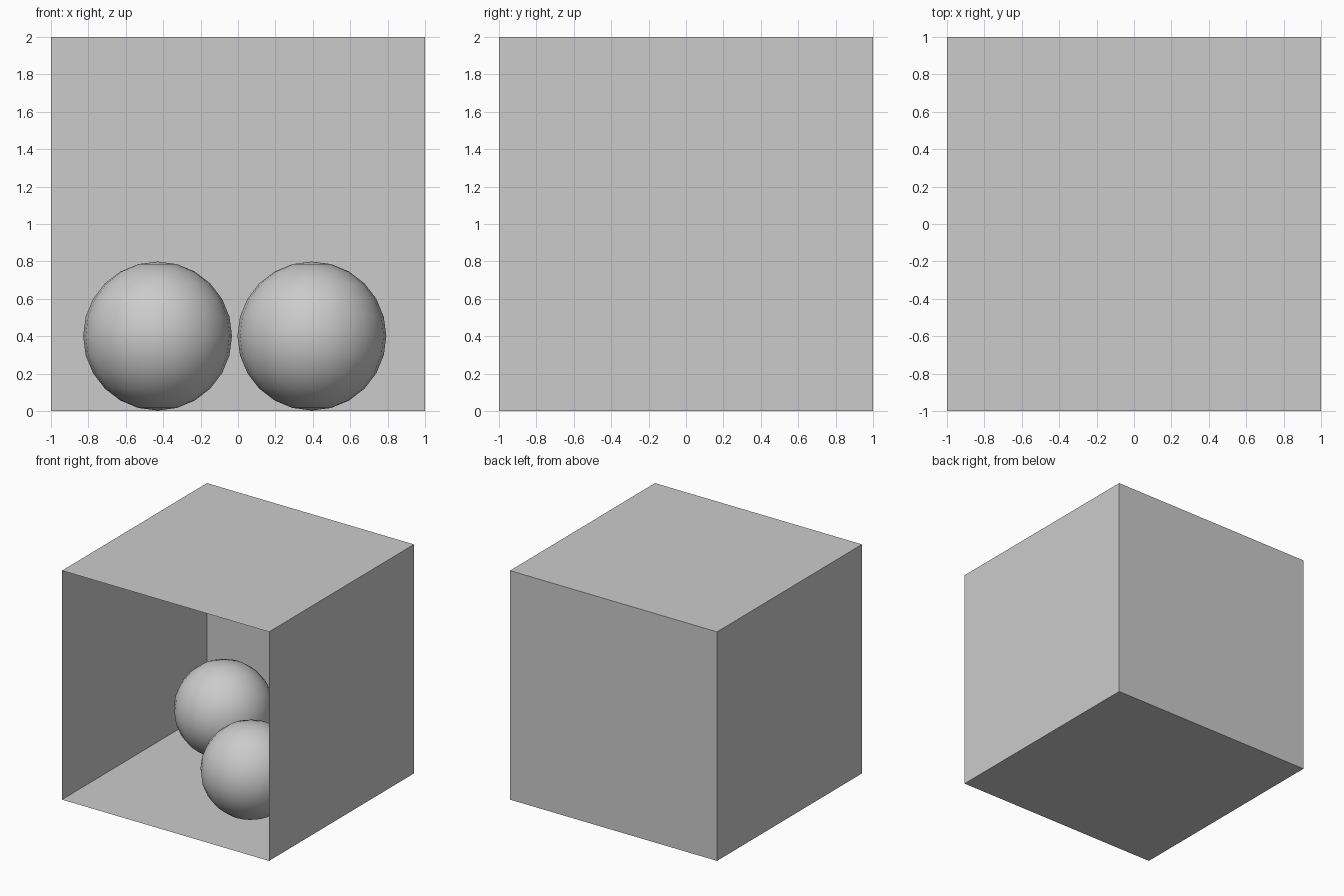
import bpy, bmesh

if "Cube" in bpy.data.objects:
    bpy.data.objects.remove(bpy.data.objects["Cube"])

# Open-fronted room: a cube shell without its front (-y) face
bpy.ops.mesh.primitive_cube_add(size=2, location=(0, 0, 1))
room = bpy.context.object
room.name = "open_room"
bm = bmesh.new()
bm.from_mesh(room.data)
front = [f for f in bm.faces if f.normal.y < -0.9]
bmesh.ops.delete(bm, geom=front, context='FACES_ONLY')
bm.to_mesh(room.data)
bm.free()


# Smooth balls resting on the floor
def ball(name, x, y):
    bpy.ops.mesh.primitive_uv_sphere_add(
        segments=24, ring_count=12, radius=0.398, location=(x, y, 0.401))
    bpy.context.object.name = name
    bpy.ops.object.shade_smooth()


ball("back_left_ball", -0.43, 0.42)
ball("front_right_ball", 0.395, -0.39)
